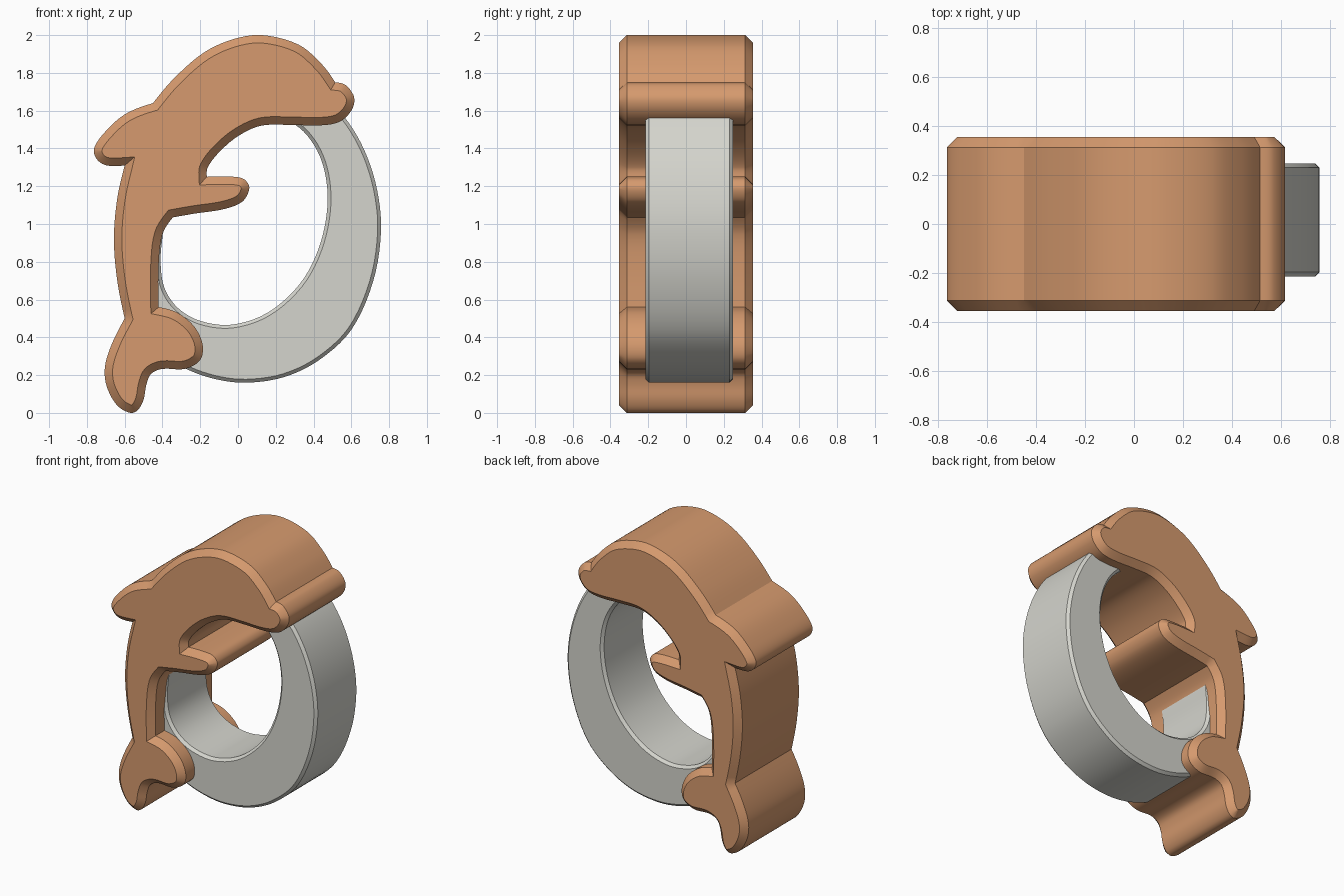
import bpy, bmesh, math
from mathutils import Vector

if "Cube" in bpy.data.objects:
    bpy.data.objects.remove(bpy.data.objects["Cube"])


def material(name, rgb):
    m = bpy.data.materials.new(name)
    m.diffuse_color = (*rgb, 1)
    m.use_nodes = True
    m.node_tree.nodes["Principled BSDF"].inputs["Base Color"].default_value = m.diffuse_color
    return m


def smooth_loop(points, steps=5):
    """Closed Hermite curve; a third value in a point marks a sharp corner."""
    n = len(points)
    P = [Vector(p[:2]) for p in points]
    sharp = [len(p) > 2 for p in points]

    def tangent(i):
        a, b, c = P[i - 1], P[i], P[(i + 1) % n]
        return (c - a) / ((b - a).length + (c - b).length)

    out = []
    for i in range(n):
        j = (i + 1) % n
        chord = P[j] - P[i]
        t0, t1 = tangent(i) * chord.length, tangent(j) * chord.length
        if sharp[i] and sharp[j]:
            t0 = t1 = chord
        elif sharp[i]:
            t0 = 1.5 * chord - 0.5 * t1
        elif sharp[j]:
            t1 = 1.5 * chord - 0.5 * t0
        for k in range(steps):
            s = k / steps
            out.append(P[i] * (2*s**3 - 3*s**2 + 1) + t0 * (s**3 - 2*s**2 + s)
                       + P[j] * (3*s**2 - 2*s**3) + t1 * (s**3 - s**2))
    return out


def offset(loop, d):
    """Move a loop into its enclosed area by d, collapsing folded edges."""
    n = len(loop)
    area = sum(loop[i - 1].x * loop[i].y - loop[i].x * loop[i - 1].y for i in range(n))
    side = 1 if area > 0 else -1
    res = []
    for i in range(n):
        a = (loop[i] - loop[i - 1]).normalized()
        b = (loop[(i + 1) % n] - loop[i]).normalized()
        na, nb = Vector((-a.y, a.x)) * side, Vector((-b.y, b.x)) * side
        m = (na + nb).normalized()
        res.append(loop[i] + m * d / max(m.dot(na), 0.6))
    for _ in range(12):
        for i in range(n):
            if (res[i] - res[i - 1]).dot(loop[i] - loop[i - 1]) < 0:
                mid = (res[i] + res[i - 1]) / 2
                res[i], res[i - 1] = mid.copy(), mid.copy()
    return res


def slab(name, loops, y0, y1, chamfer, mat):
    """Chamfered extrusion along y; the first loop is the outline, others are holes."""
    bm = bmesh.new()
    for k, loop in enumerate(loops):
        inner = offset(loop, chamfer if k == 0 else -chamfer)
        layers = [(inner, y0), (loop, y0 + chamfer), (loop, y1 - chamfer), (inner, y1)]
        rows = [[bm.verts.new((p.x, y, p.y)) for p in pts] for pts, y in layers]
        for r0, r1 in zip(rows, rows[1:]):
            for i in range(len(loop)):
                bm.faces.new((r0[i - 1], r0[i], r1[i], r1[i - 1]))
    bmesh.ops.remove_doubles(bm, verts=bm.verts[:], dist=1e-5)
    for y in (y0, y1):
        rim = [e for e in bm.edges if e.is_boundary
               and all(abs(v.co.y - y) < 1e-5 for v in e.verts)]
        bmesh.ops.triangle_fill(bm, use_beauty=True, edges=rim)
    bmesh.ops.recalc_face_normals(bm, faces=bm.faces[:])
    me = bpy.data.meshes.new(name)
    bm.to_mesh(me)
    bm.free()
    ob = bpy.data.objects.new(name, me)
    bpy.context.collection.objects.link(ob)
    me.materials.append(mat)
    bpy.ops.object.select_all(action='DESELECT')
    ob.select_set(True)
    bpy.context.view_layer.objects.active = ob
    bpy.ops.object.shade_smooth_by_angle(angle=math.radians(30))
    return ob


copper = material("warm_copper", (0.67, 0.323, 0.156))
silver = material("pale_grey", (0.66, 0.66, 0.61))

# Leaping dolphin silhouette, clockwise from the top of the head
body = [
    (0.13, 2.0), (0.32, 1.95), (0.44, 1.85), (0.515, 1.75, 1),            # forehead
    (0.57, 1.735), (0.615, 1.67), (0.60, 1.60), (0.535, 1.54), (0.43, 1.522),  # beak
    (0.27, 1.525), (0.12, 1.52), (0, 1.465), (-0.10, 1.38), (-0.16, 1.30),
    (-0.165, 1.25, 1),                                                     # throat
    (-0.02, 1.25), (0.035, 1.235), (0.06, 1.19), (0.025, 1.12), (-0.07, 1.08),
    (-0.23, 1.055), (-0.345, 1.035, 1),                                    # flipper
    (-0.40, 0.945), (-0.42, 0.785), (-0.42, 0.56, 1),                      # belly
    (-0.32, 0.53), (-0.23, 0.455), (-0.187, 0.36), (-0.20, 0.28), (-0.28, 0.233),
    (-0.40, 0.233), (-0.46, 0.207), (-0.485, 0.15), (-0.50, 0.07),
    (-0.53, 0.015), (-0.57, 0), (-0.64, 0.04), (-0.695, 0.14), (-0.705, 0.24),
    (-0.67, 0.36), (-0.60, 0.50, 1),                                       # tail fluke
    (-0.64, 0.705), (-0.657, 0.92), (-0.64, 1.13), (-0.60, 1.31, 1),       # back
    (-0.695, 1.31), (-0.745, 1.34), (-0.763, 1.395), (-0.715, 1.475),
    (-0.60, 1.58), (-0.45, 1.64, 1),                                       # dorsal fin
    (-0.335, 1.775), (-0.177, 1.91), (-0.02, 1.98)]
slab("dolphin_body", [smooth_loop(body)], -0.355, 0.355, 0.042, copper)

# Oval ring, its left and top sides buried in the body
ring_outer = [
    (0.56, 1.57), (0.667, 1.395), (0.736, 1.183), (0.757, 0.96), (0.715, 0.695),
    (0.60, 0.44), (0.43, 0.28), (0.245, 0.19), (0.045, 0.16), (-0.124, 0.18),
    (-0.288, 0.24), (-0.43, 0.34), (-0.53, 0.52), (-0.58, 0.8), (-0.57, 1.1),
    (-0.47, 1.4), (-0.25, 1.64), (0.03, 1.73), (0.3, 1.72), (0.45, 1.66)]
ring_hole = [
    (0.298, 1.528), (0.404, 1.416), (0.462, 1.263), (0.472, 1.077), (0.425, 0.865),
    (0.325, 0.68), (0.156, 0.53), (-0.034, 0.467), (-0.203, 0.488), (-0.32, 0.557),
    (-0.39, 0.663), (-0.41, 0.80), (-0.40, 0.93), (-0.38, 1.08), (-0.32, 1.24),
    (-0.21, 1.39), (-0.05, 1.52), (0.13, 1.57)]
slab("oval_ring", [smooth_loop(ring_outer), smooth_loop(ring_hole)],
     -0.215, 0.248, 0.018, silver)
